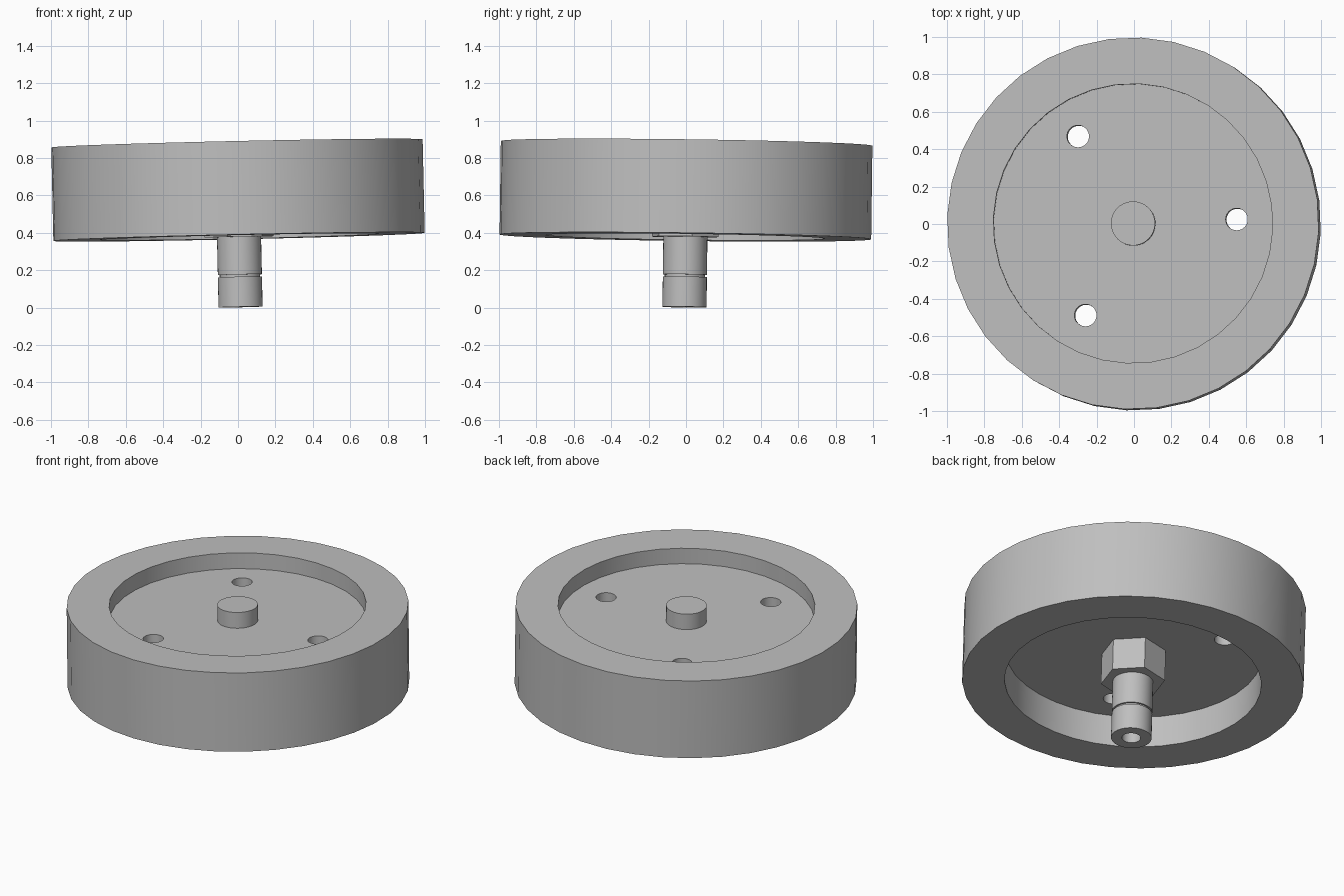
import bpy, bmesh
from math import radians, cos, sin, tau
from mathutils import Matrix, Vector

cube = bpy.data.objects.get("Cube")
if cube:
    bpy.data.objects.remove(cube, do_unlink=True)

# One plain grey for every part
grey = bpy.data.materials.new("plain_grey")
grey.use_nodes = True
colour = (0.52, 0.52, 0.52, 1)
grey.diffuse_color = colour
grey.node_tree.nodes["Principled BSDF"].inputs["Base Color"].default_value = colour

# The whole wheel leans slightly; local z = 0 is the middle of the wheel
lean = Vector((0, 0, 1)).rotation_difference(Vector((-0.022, 0.013, 1)))
PLACE = Matrix.Translation((0, 0, 0.628)) @ lean.to_matrix().to_4x4()
HALF = 0.25                      # half the wheel thickness
WEB_LOW, WEB_HIGH = -0.05, 0.15  # faces of the recessed web


def make_object(name, bm):
    bmesh.ops.recalc_face_normals(bm, faces=bm.faces[:])
    mesh = bpy.data.meshes.new(name)
    bm.to_mesh(mesh)
    bm.free()
    mesh.transform(PLACE)
    mesh.materials.append(grey)
    obj = bpy.data.objects.new(name, mesh)
    bpy.context.collection.objects.link(obj)
    return obj


def smooth(obj):
    bpy.ops.object.select_all(action='DESELECT')
    obj.select_set(True)
    bpy.context.view_layer.objects.active = obj
    bpy.ops.object.shade_smooth_by_angle(angle=radians(30))


def lathe(name, profile, sides=36, start=7.4, closed=True):
    """Turn an (r, z) profile about z; open profiles are capped at both ends."""
    bm = bmesh.new()
    rings = []
    for r, z in profile:
        angles = [radians(start) + tau * i / sides for i in range(sides)]
        rings.append([bm.verts.new((r * cos(a), r * sin(a), z)) for a in angles])
    pairs = list(zip(rings, rings[1:]))
    if closed:
        pairs.append((rings[-1], rings[0]))
    for a, b in pairs:
        for i in range(sides):
            j = (i + 1) % sides
            bm.faces.new((a[i], a[j], b[j], b[i]))
    if not closed:
        bm.faces.new(rings[0])
        bm.faces.new(rings[-1])
    return make_object(name, bm)


def band(name, inner, outer):
    return lathe(name, [(inner, -HALF), (outer, -HALF), (outer, HALF), (inner, HALF)])


# Outer tyre and the rim inside it
smooth(band("tyre", 0.85, 0.994))
smooth(band("rim", 0.747, 0.85))

# Recessed web with three through holes
web = lathe("web", [(0.747, WEB_LOW), (0.747, WEB_HIGH)], closed=False)
bm = bmesh.new()
for k in range(3):
    a = radians(2.4 + 120 * k)
    spot = Matrix.Translation((0.553 * cos(a), 0.553 * sin(a), 0.05))
    bmesh.ops.create_cone(bm, cap_ends=True, segments=32, radius1=0.059,
                          radius2=0.059, depth=0.4, matrix=spot)
cutter = make_object("hole_cutter", bm)
cutter.hide_render = True
cut = web.modifiers.new("holes", 'BOOLEAN')
cut.operation, cut.solver, cut.object = 'DIFFERENCE', 'EXACT', cutter
bpy.context.view_layer.objects.active = web
bpy.ops.object.modifier_apply(modifier=cut.name)
bpy.data.objects.remove(cutter, do_unlink=True)
smooth(web)

# Stud on the upper side, level with the rim
smooth(lathe("top_stud", [(0.118, WEB_HIGH), (0.118, HALF)], closed=False))

# Hexagonal nut under the web
lathe("hex_nut", [(0.188, -HALF), (0.188, WEB_LOW)], sides=6, start=11, closed=False)

# Shaft with a retaining groove and a blind bore in its lower end
END, BORE, GROOVE = -0.625, 0.055, -0.458
smooth(lathe("shaft", [
    (BORE, END + 0.2), (BORE, END), (0.118, END),
    (0.118, GROOVE - 0.006), (0.108, GROOVE - 0.006),
    (0.108, GROOVE + 0.006), (0.118, GROOVE + 0.006),
    (0.118, -HALF)], closed=False))
